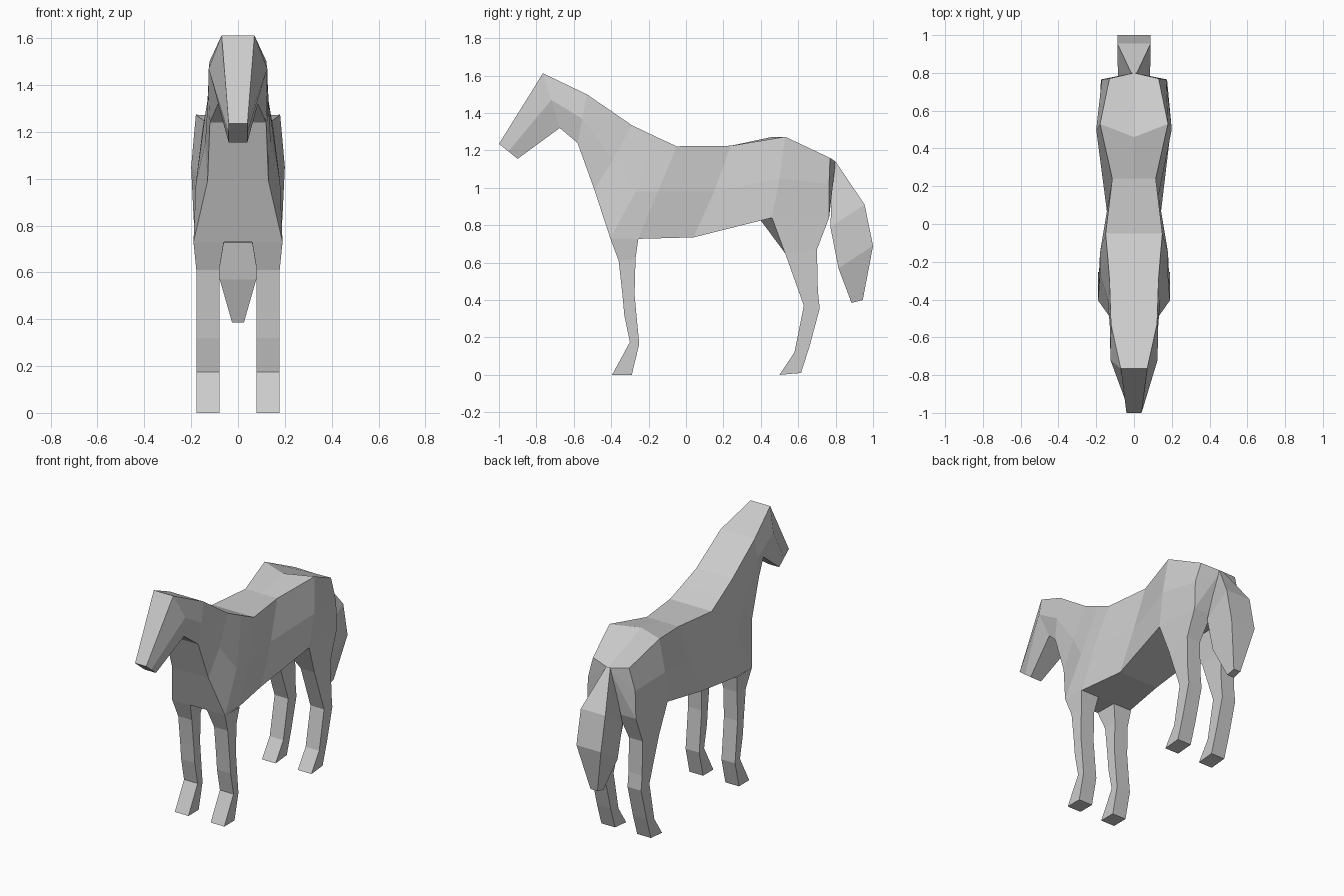
import bpy, bmesh

if "Cube" in bpy.data.objects:
    bpy.data.objects.remove(bpy.data.objects["Cube"])

coat = bpy.data.materials.new("grey_coat")
coat.diffuse_color = (0.6, 0.6, 0.6, 1)
coat.use_nodes = True
coat.node_tree.nodes["Principled BSDF"].inputs["Base Color"].default_value = coat.diffuse_color


def loft(name, rings, mirror=False, cap_start=True):
    """Skin a list of equal-sized closed rings, capping the ends."""
    bm = bmesh.new()
    loops = [[bm.verts.new(p) for p in ring] for ring in rings]
    n = len(loops[0])
    for a, b in zip(loops, loops[1:]):
        for i in range(n):
            j = (i + 1) % n
            bm.faces.new((a[i], a[j], b[j], b[i]))
    for loop in ([loops[0]] if cap_start else []) + [loops[-1]]:
        # fan from the first point
        for i in range(1, n - 1):
            bm.faces.new((loop[0], loop[i], loop[i + 1]))
    bmesh.ops.remove_doubles(bm, verts=bm.verts, dist=0.0005)
    if mirror:
        geo = bmesh.ops.duplicate(bm, geom=bm.verts[:] + bm.edges[:] + bm.faces[:])["geom"]
        for v in geo:
            if isinstance(v, bmesh.types.BMVert):
                v.co.x *= -1
    bmesh.ops.recalc_face_normals(bm, faces=bm.faces)
    if not cap_start:
        # open tops: make the lowest face of each part point down
        low = min(bm.faces, key=lambda f: f.calc_center_median().z)
        if low.normal.z > 0:
            bmesh.ops.reverse_faces(bm, faces=bm.faces)
    me = bpy.data.meshes.new(name)
    bm.to_mesh(me)
    bm.free()
    me.materials.append(coat)
    ob = bpy.data.objects.new(name, me)
    bpy.context.collection.objects.link(ob)
    return ob


def body_ring(top, mid, bot, spine=None):
    """Symmetric ring from (half width, y, z) points and a spine (y, z)."""
    side = [top, mid, bot]
    return ([(0, *(spine or top[1:]))] + side
            + [(-x, y, z) for x, y, z in reversed(side)])


# Head, neck and trunk, from nose to rump
loft("body", [
    body_ring((.04, -1.0, 1.235), (.04, -.95, 1.195), (.04, -.90, 1.155)),
    body_ring((.07, -.765, 1.612), (.125, -.72, 1.47), (.085, -.675, 1.32)),
    body_ring((.122, -.53, 1.50), (.127, -.555, 1.37), (.12, -.58, 1.24)),
    body_ring((.13, -.29, 1.335), (.14, -.39, 1.15), (.13, -.49, .99)),
    body_ring((.14, -.165, 1.275), (.18, -.27, .98), (.19, -.405, .73)),
    body_ring((.15, -.05, 1.222), (.18, -.15, .98), (.185, -.255, .727)),
    body_ring((.115, .24, 1.225), (.13, .15, .98), (.14, .04, .735)),
    body_ring((.18, .53, 1.273), (.20, .50, 1.05), (.19, .46, .84), (.46, 1.272)),
    body_ring((.13, .77, 1.16), (.17, .765, 1.02), (.175, .765, .84), (.80, 1.14)),
])


def leg_ring(front, back, inner=.08, outer=.178):
    """Leg section from front and back (y, z) points."""
    return [(inner, *front), (outer, *front), (outer, *back), (inner, *back)]


# Front legs
loft("front_legs", [
    leg_ring((-.405, .73), (-.255, .727), .06, .19),
    leg_ring((-.36, .61), (-.27, .62)),
    leg_ring((-.34, .43), (-.275, .43)),
    leg_ring((-.33, .32), (-.264, .31)),
    leg_ring((-.30, .175), (-.25, .165)),
    leg_ring((-.395, 0), (-.29, 0)),
], mirror=True, cap_start=False)

# Hind legs, with the thigh reaching forward under the belly
loft("hind_legs", [
    [(.05, .40, .825), (.19, .46, .84), (.175, .765, .84), (.05, .765, .84)],
    leg_ring((.53, .65), (.70, .67)),
    leg_ring((.605, .44), (.705, .45)),
    leg_ring((.63, .37), (.715, .355)),
    leg_ring((.58, .12), (.66, .15)),
    leg_ring((.50, 0), (.615, .01)),
], mirror=True, cap_start=False)


# Tail
def tail_ring(w_back, back, w_front, front):
    return [(-w_front, *front), (w_front, *front), (w_back, *back), (-w_back, *back)]


loft("tail", [
    tail_ring(.015, (.80, 1.14), .015, (.785, 1.12)),
    tail_ring(.088, (.955, .91), .085, (.772, .79)),
    tail_ring(.088, (1.0, .69), .078, (.815, .57)),
    tail_ring(.025, (.945, .40), .025, (.885, .385)),
])
